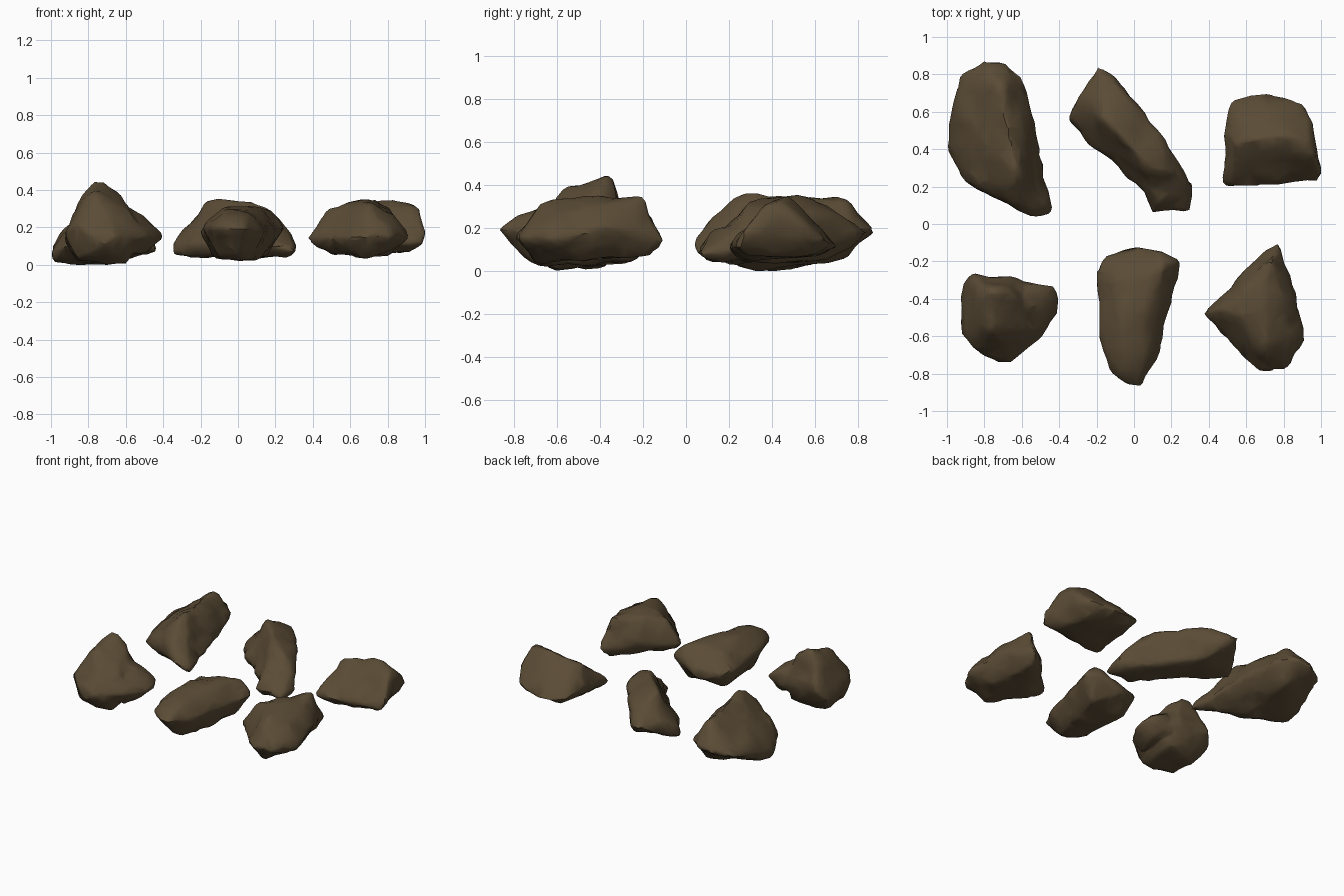
import bpy, bmesh, math
from mathutils import noise

# one brown stone material
stone = bpy.data.materials.new("brown_stone")
stone.diffuse_color = (0.103, 0.071, 0.036, 1.0)


def rock(name, *lumps):
    """Fuse convex lumps into one stone, then weather and simplify it."""
    bm = bmesh.new()
    for pts in lumps:
        verts = [bm.verts.new(p) for p in pts]
        bmesh.ops.convex_hull(bm, input=verts)
    loose = [v for v in bm.verts if not v.link_faces]
    bmesh.ops.delete(bm, geom=loose, context='VERTS')
    bmesh.ops.recalc_face_normals(bm, faces=bm.faces[:])
    mesh = bpy.data.meshes.new(name)
    bm.to_mesh(mesh)
    bm.free()
    ob = bpy.data.objects.new(name, mesh)
    bpy.context.collection.objects.link(ob)

    # even skin over the lumps, with softened corners
    rem = ob.modifiers.new("skin", 'REMESH')
    rem.mode = 'VOXEL'
    rem.voxel_size = 0.016
    smo = ob.modifiers.new("soften", 'SMOOTH')
    smo.factor = 0.5
    smo.iterations = 5
    deps = bpy.context.evaluated_depsgraph_get()
    skin = bpy.data.meshes.new_from_object(ob.evaluated_get(deps))
    ob.modifiers.clear()
    ob.data = skin
    skin.name = name

    # weathering: broad dents and small chips
    bm = bmesh.new()
    bm.from_mesh(skin)
    bm.normal_update()
    moves = []
    for v in bm.verts:
        d = 0.004 + 0.017 * noise.noise(v.co * 6.5) + 0.008 * noise.noise(v.co * 14)
        moves.append(v.normal * d)
    for v, m in zip(bm.verts, moves):
        v.co += m
        v.co.z = max(v.co.z, 0.0)
    bm.to_mesh(skin)
    bm.free()

    # broken, faceted finish
    dec = ob.modifiers.new("facets", 'DECIMATE')
    dec.ratio = 0.08
    skin.materials.clear()
    skin.materials.append(stone)
    bpy.ops.object.select_all(action='DESELECT')
    ob.select_set(True)
    bpy.context.view_layer.objects.active = ob
    bpy.ops.object.modifier_apply(modifier="facets")
    bpy.ops.object.shade_smooth_by_angle(angle=math.radians(40))
    return ob


# each lump: rim points, then crest, then base
rock("back_left_rock", [
    (-1, .4, .06), (-.99, .42, .01), (-.97, .62, .12), (-.93, .8, .15),
    (-.8, .87, .18), (-.69, .86, .2), (-.6, .79, .19), (-.57, .7, .17),
    (-.53, .42, .12), (-.44, .07, .08), (-.53, .03, .13), (-.66, .1, .2),
    (-.8, .18, .12), (-.93, .24, .1),
    (-.64, .22, .34), (-.63, .29, .37), (-.67, .5, .34), (-.71, .72, .34),
    (-.93, .55, .19),
    (-.9, .38, 0), (-.7, .75, .07), (-.55, .2, .04), (-.7, .33, 0)])

rock("back_middle_rock", [
    (-.2, .86, .18), (-.13, .82, .18), (-.28, .69, .2), (-.34, .57, .12),
    (-.34, .56, .06), (-.22, .42, .1), (0, .22, .12), (.08, .16, .15),
    (.25, .32, .2), (.14, .48, .26), (.01, .62, .27), (-.08, .73, .25),
    (-.16, .57, .34), (-.02, .42, .345), (.08, .3, .33), (.17, .27, .3),
    (.29, .22, .13), (.27, .2, .07),
    (-.25, .55, .05), (-.06, .66, .05), (.1, .19, .04), (.2, .3, .05),
    (.1, .45, .05)],
    [(.31, .21, .09), (.295, .08, .08), (.1, .045, .1), (.12, .12, .19),
     (.25, .25, .2), (.05, .25, .2), (.05, .25, .06), (.13, .1, .05),
     (.25, .18, .04)])

rock("back_right_rock", [
    (.475, .2, .1), (.48, .5, .17), (.52, .65, .13), (.63, .7, .11),
    (.81, .695, .12), (.9, .655, .14), (.96, .5, .25), (1, .27, .18),
    (.99, .23, .12), (.75, .21, .12),
    (.55, .43, .29), (.65, .45, .33), (.8, .47, .345), (.94, .44, .33),
    (.97, .35, .29),
    (.53, .25, .06), (.58, .62, .07), (.85, .6, .08), (.92, .3, .06)])

rock("front_left_rock", [
    (-.92, -.32, .12), (-.87, -.265, .2), (-.72, -.28, .2), (-.6, -.29, .2),
    (-.93, -.58, .17), (-.86, -.67, .22), (-.72, -.75, .12), (-.65, -.745, .15),
    (-.53, -.64, .14), (-.52, -.5, .2),
    (-.82, -.42, .4), (-.77, -.36, .44), (-.72, -.36, .44), (-.62, -.4, .36),
    (-.77, -.56, .38), (-.58, -.55, .28),
    (-.85, -.4, .02), (-.85, -.6, .02), (-.6, -.6, .01), (-.6, -.35, .04)],
    [(-.43, -.33, .18), (-.4, -.39, .15), (-.41, -.48, .14), (-.5, -.55, .2),
     (-.51, -.62, .15), (-.5, -.43, .27), (-.56, -.32, .25), (-.6, -.3, .12),
     (-.65, -.45, .34), (-.65, -.6, .25), (-.5, -.38, .08), (-.53, -.56, .06)])

rock("front_middle_rock", [
    (-.205, -.28, .18), (-.17, -.18, .17), (-.02, -.12, .12), (.1, -.14, .2),
    (.25, -.195, .2), (.2, -.4, .18), (.15, -.55, .18), (.12, -.72, .18),
    (.04, -.87, .19), (-.05, -.87, .2), (-.13, -.79, .2), (-.18, -.62, .2),
    (-.1, -.3, .28), (.16, -.22, .3), (.05, -.5, .31), (-.06, -.55, .31),
    (-.06, -.76, .27), (.05, -.76, .25),
    (-.12, -.28, .05), (.14, -.25, .05), (.08, -.6, .03), (-.1, -.6, .03),
    (0, -.76, .06)])

rock("front_right_rock", [
    (.37, -.48, .14), (.45, -.41, .15), (.6, -.25, .17), (.765, -.1, .13),
    (.79, -.14, .18), (.87, -.37, .2), (.91, -.62, .15), (.82, -.77, .15),
    (.7, -.8, .16), (.65, -.78, .14), (.5, -.59, .12),
    (.48, -.46, .29), (.6, -.34, .32), (.73, -.2, .345), (.81, -.4, .3),
    (.83, -.6, .27), (.7, -.55, .33), (.6, -.5, .33), (.7, -.67, .31),
    (.5, -.5, .06), (.74, -.17, .07), (.8, -.5, .05), (.7, -.7, .04)])
